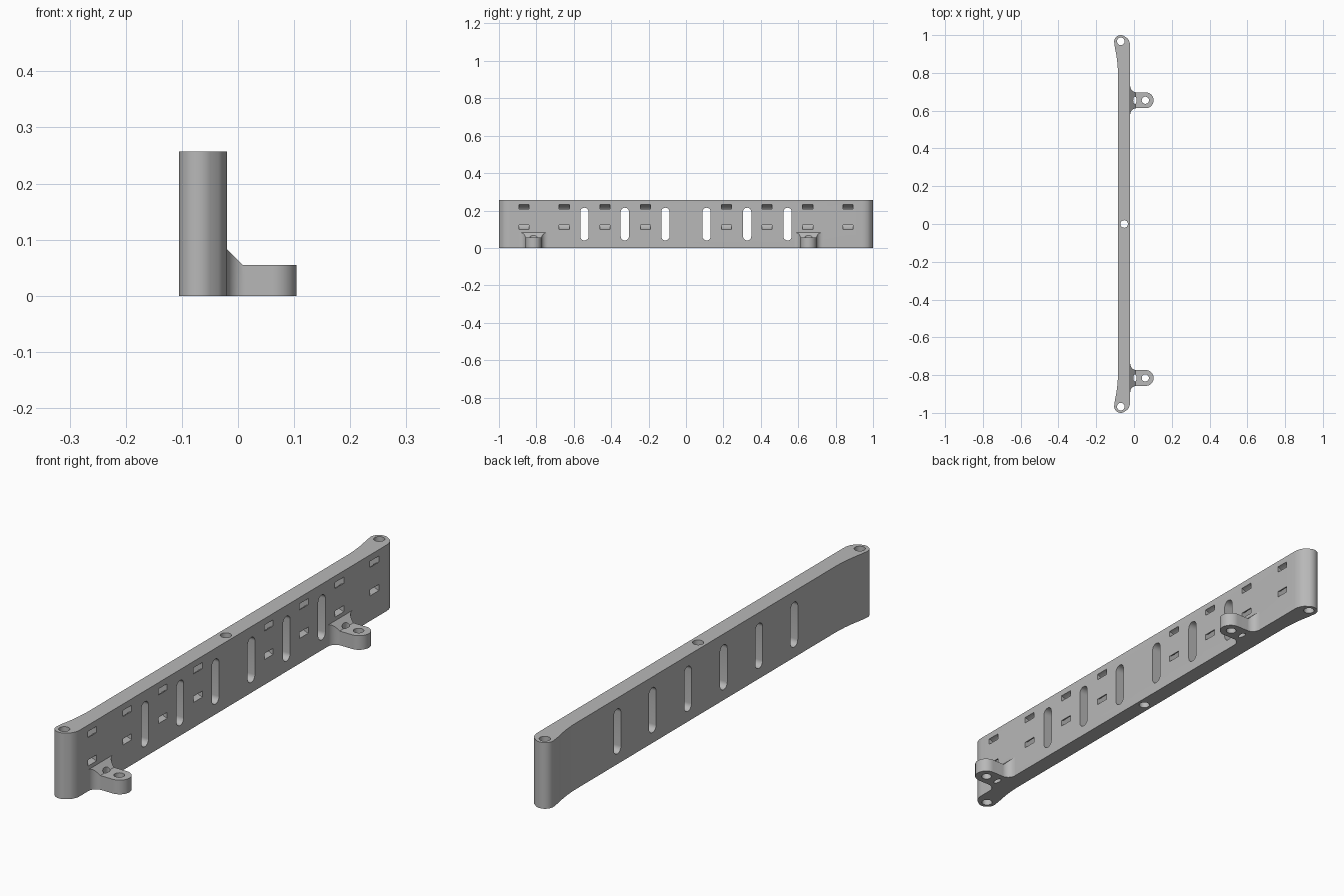
import bpy, bmesh
from math import sin, cos, pi, radians

cube = bpy.data.objects.get("Cube")
if cube:
    bpy.data.objects.remove(cube, do_unlink=True)

grey = bpy.data.materials.new("plain_grey")
grey.use_nodes = True
GREY = (0.48, 0.48, 0.48, 1)
grey.diffuse_color = GREY
grey.node_tree.nodes["Principled BSDF"].inputs["Base Color"].default_value = GREY


def prism(name, outline, lo, hi, axis):
    """Extrude a 2D outline between lo and hi along the given axis."""
    place = {"X": lambda a, b, h: (h, a, b),
             "Y": lambda a, b, h: (a, h, b),
             "Z": lambda a, b, h: (a, b, h)}[axis]
    bm = bmesh.new()
    base = bm.faces.new([bm.verts.new(place(a, b, lo)) for a, b in outline])
    ext = bmesh.ops.extrude_face_region(bm, geom=[base])
    verts = [v for v in ext["geom"] if isinstance(v, bmesh.types.BMVert)]
    bmesh.ops.translate(bm, verts=verts, vec=place(0, 0, hi - lo))
    bmesh.ops.recalc_face_normals(bm, faces=bm.faces)
    me = bpy.data.meshes.new(name)
    bm.to_mesh(me)
    bm.free()
    me.materials.append(grey)
    ob = bpy.data.objects.new(name, me)
    bpy.context.collection.objects.link(ob)
    return ob


def arc(cx, cy, rx, ry, start, end, n):
    return [(cx + rx * cos(radians(start + (end - start) * i / n)),
             cy + ry * sin(radians(start + (end - start) * i / n))) for i in range(n + 1)]


def ellipse(cx, cy, rx, ry, n=32):
    return arc(cx, cy, rx, ry, 0, 360, n)[:-1]


def cut(ob, cutters):
    """Subtract the cutters, bake the result and remove them."""
    for c in cutters:
        mod = ob.modifiers.new("cut", "BOOLEAN")
        mod.operation, mod.solver, mod.object = "DIFFERENCE", "EXACT", c
    bpy.context.view_layer.update()
    dg = bpy.context.evaluated_depsgraph_get()
    me = bpy.data.meshes.new_from_object(ob.evaluated_get(dg))
    ob.modifiers.clear()
    ob.data = me
    for c in cutters:
        bpy.data.objects.remove(c, do_unlink=True)


def smooth(ob):
    bpy.ops.object.select_all(action="DESELECT")
    ob.select_set(True)
    bpy.context.view_layer.objects.active = ob
    bpy.ops.object.shade_smooth_by_angle(angle=radians(30))


# Wall plate: flat inner face, outer face flaring into rounded ends
H, FACE, BACK = 0.257, -0.02, -0.085
half = [(FACE, 0.94), (-0.021, 0.955), (-0.027, 0.972), (-0.035, 0.983)]
half += arc(-0.07, 0.965, 0.035, 0.035, 45, 190, 16)
half += [(BACK - 0.019 * t * t, 0.79 + 0.155 * t) for t in (1 - i / 10 for i in range(1, 11))]
wall = prism("wall_plate", half + [(x, -y) for x, y in reversed(half)], 0, H, "Z")

# Vertical screw holes at both ends and the middle
cutters = [prism("pin_hole", ellipse(x, y, 0.02, 0.02), -0.1, H + 0.1, "Z")
           for x, y in ((-0.07, 0.967), (-0.07, -0.967), (-0.052, 0))]

# Upright slots through the plate
R = 0.022
for y in (0.11, 0.327, 0.543):
    for s in (-1, 1):
        slot = arc(s * y, 0.215 - R, R, R, 0, 180, 14) + arc(s * y, 0.04 + R, R, R, 180, 360, 14)
        cutters.append(prism("slot_cutter", slot, -0.2, 0.1, "X"))

# Curved strap tunnels joining an upper and a lower opening
tunnel = arc(-0.005, 0.165, 0.069, 0.069, 60, 300, 24) + arc(-0.005, 0.165, 0.046, 0.046, 300, 60, 24)
for y in (0.217, 0.433, 0.651, 0.867):
    for s in (-1, 1):
        cutters.append(prism("tunnel_cutter", tunnel, s * y - 0.027, s * y + 0.027, "Y"))
cut(wall, cutters)
smooth(wall)

# Mounting tabs with flared roots and sloped gussets
W, TIP = 0.042, 0.062
for name, y in (("front_mounting_tab", -0.815), ("back_mounting_tab", 0.655)):
    root = arc(0.013, W + 0.033, 0.033, 0.033, 180, 270, 10)
    outline = [(x, y - b) for x, b in [(-0.025, W + 0.033)] + root]
    outline += arc(TIP, y, W, W, -90, 90, 24)
    outline += [(x, y + b) for x, b in list(reversed(root)) + [(-0.025, W + 0.033)]]
    tab = prism(name, outline, 0, 0.1, "Z")
    above = [(-0.05, 0.083), (FACE, 0.083), (0.008, 0.055), (0.2, 0.055), (0.2, 0.2), (-0.05, 0.2)]
    cut(tab, [prism("slope_cutter", above, y - 0.2, y + 0.2, "Y"),
              prism("screw_hole", ellipse(0.06, y, 0.019, 0.019), -0.1, 0.2, "Z"),
              prism("lens_hole", ellipse(0.005, y, 0.009, 0.019), -0.1, 0.2, "Z")])
    smooth(tab)
